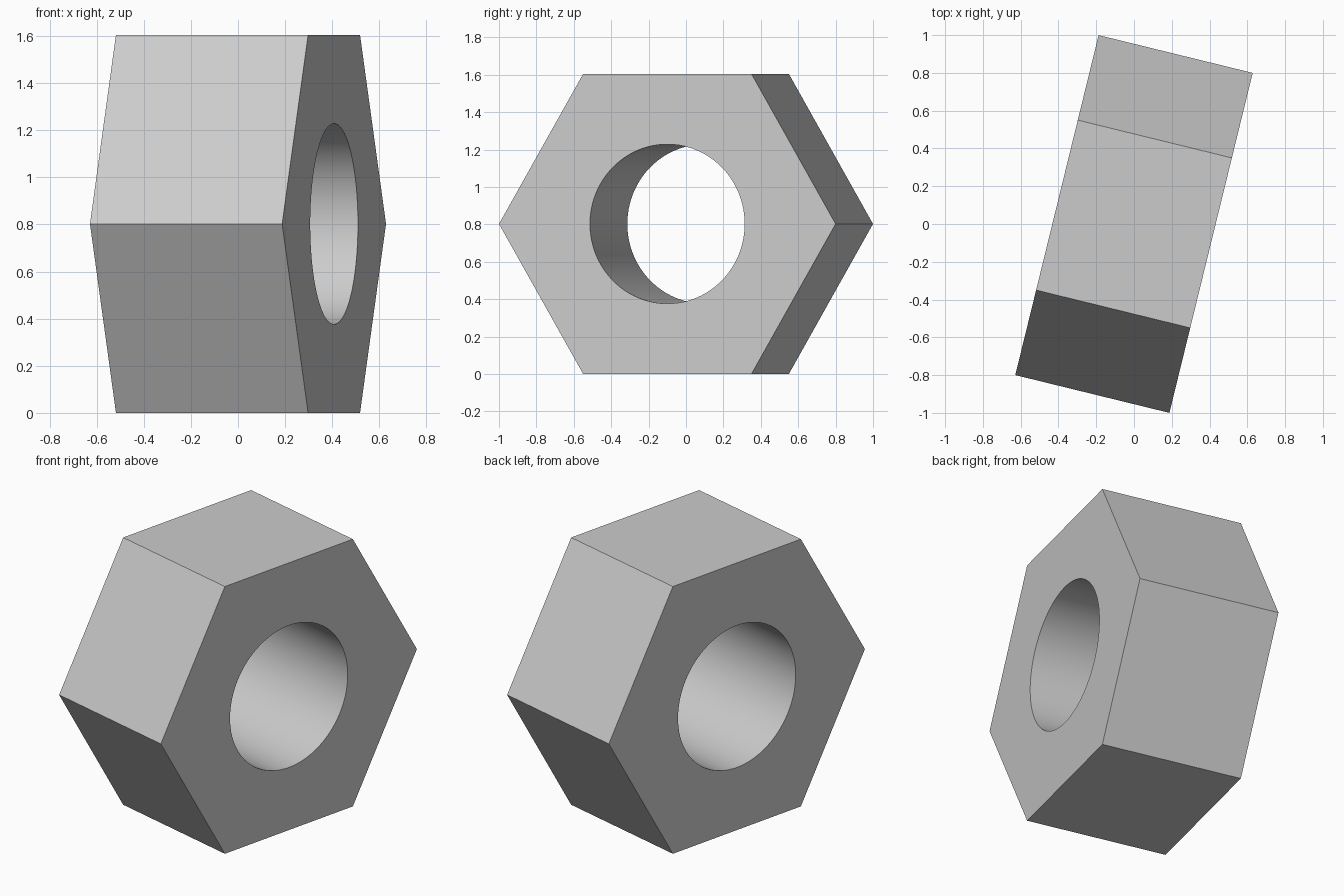
import bpy
import math
from mathutils import Euler

cube = bpy.data.objects.get("Cube")
if cube:
    bpy.data.objects.remove(cube, do_unlink=True)

RADIUS = 0.9265      # centre to hexagon corner
THICKNESS = 0.84
BORE = 0.426
YAW = math.radians(-13.77)
HEIGHT = RADIUS * math.cos(math.pi / 6)

# Plain grey metal
grey = bpy.data.materials.new("grey metal")
grey.use_nodes = True
colour = (0.6, 0.6, 0.6, 1)
grey.diffuse_color = colour
grey.node_tree.nodes["Principled BSDF"].inputs["Base Color"].default_value = colour


def prism(name, sides, radius, depth):
    """Prism lying along the yawed x axis, with corners at its sides."""
    bpy.ops.mesh.primitive_cylinder_add(
        vertices=sides, radius=radius, depth=depth, location=(0, 0, HEIGHT),
        rotation=Euler((0, math.pi / 2, YAW)))
    obj = bpy.context.object
    obj.name = name
    obj.data.materials.append(grey)
    return obj


# Hexagonal body with a round through hole
nut = prism("hex_nut", 6, RADIUS, THICKNESS)
cutter = prism("bore_cutter", 96, BORE, THICKNESS * 2)
cutter.hide_render = True

hole = nut.modifiers.new("bore", 'BOOLEAN')
hole.operation = 'DIFFERENCE'
hole.solver = 'EXACT'
hole.object = cutter

bpy.ops.object.select_all(action='DESELECT')
nut.select_set(True)
bpy.context.view_layer.objects.active = nut
bpy.ops.object.modifier_apply(modifier=hole.name)
bpy.data.objects.remove(cutter, do_unlink=True)

# Smooth bore, crisp hexagon edges
bpy.ops.object.shade_smooth_by_angle(angle=math.radians(30))
